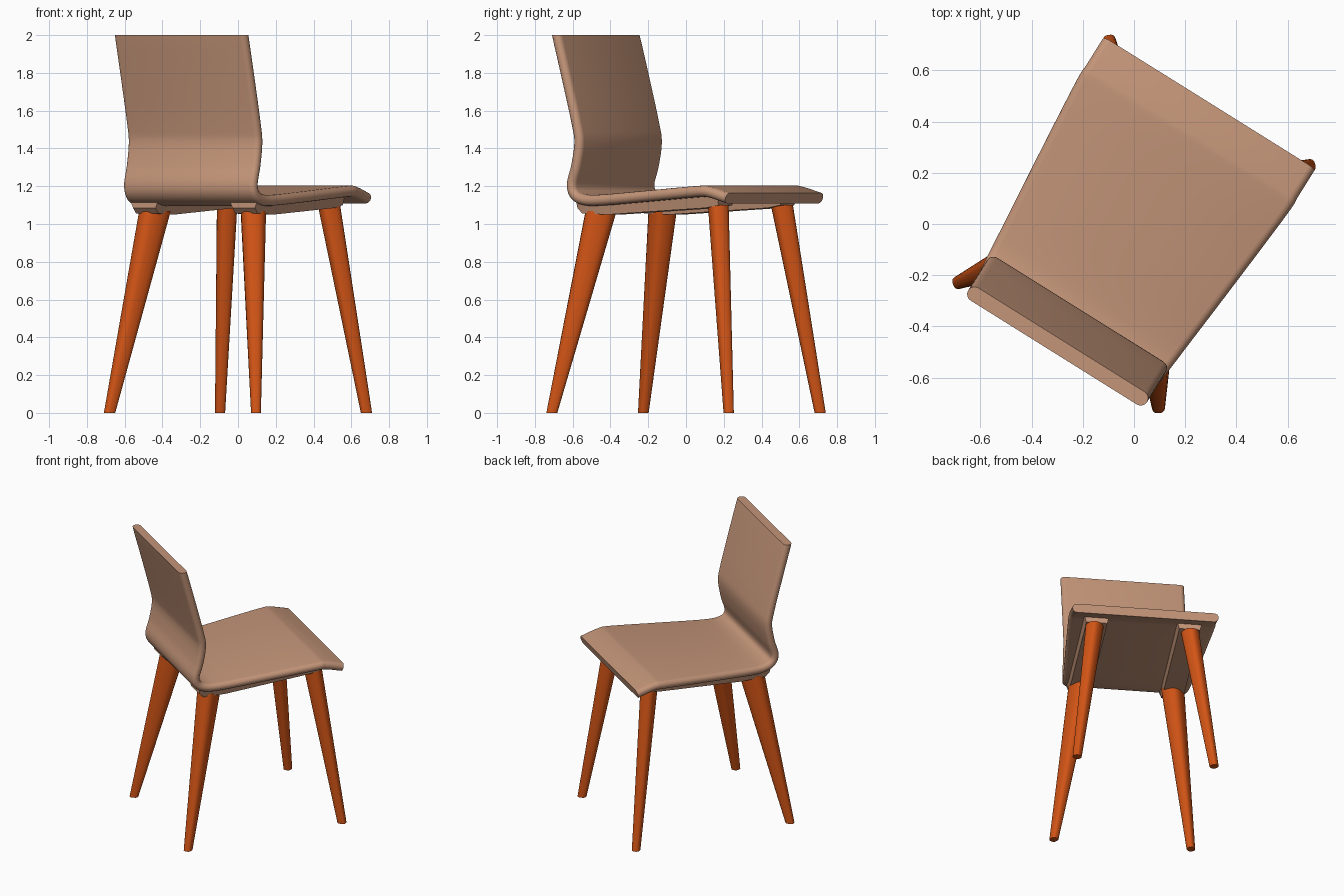
import bpy, math
from mathutils import Matrix, Vector

if "Cube" in bpy.data.objects:
    bpy.data.objects.remove(bpy.data.objects["Cube"])

TURN = Matrix.Rotation(math.radians(-32), 4, 'Z')   # the chair stands turned


def material(name, color):
    m = bpy.data.materials.new(name)
    m.diffuse_color = color
    m.use_nodes = True
    m.node_tree.nodes["Principled BSDF"].inputs["Base Color"].default_value = m.diffuse_color
    return m


TAN = material("tan_shell", (0.55, 0.30, 0.19, 1))
ORANGE = material("orange_wood", (0.65, 0.09, 0.008, 1))


def loft(name, rings, mat):
    """Skin a list of equal closed rings and cap both ends."""
    n = len(rings[0])
    verts = [TURN @ Vector(p) for ring in rings for p in ring]
    faces = [(i * n + k, i * n + (k + 1) % n, (i + 1) * n + (k + 1) % n, (i + 1) * n + k)
             for i in range(len(rings) - 1) for k in range(n)]
    faces += [tuple(range(n))[::-1], tuple((len(rings) - 1) * n + k for k in range(n))]
    me = bpy.data.meshes.new(name)
    me.from_pydata(verts, [], faces)
    me.materials.append(mat)
    ob = bpy.data.objects.new(name, me)
    bpy.context.collection.objects.link(ob)
    bpy.ops.object.select_all(action='DESELECT')
    ob.select_set(True)
    bpy.context.view_layer.objects.active = ob
    bpy.ops.object.mode_set(mode='EDIT')
    bpy.ops.mesh.select_all(action='SELECT')
    bpy.ops.mesh.normals_make_consistent(inside=False)
    bpy.ops.object.mode_set(mode='OBJECT')
    bpy.ops.object.shade_smooth_by_angle(angle=math.radians(35))
    return ob


def spline(points, steps):
    """Catmull-Rom curve through the points."""
    pts = [Vector(p) for p in points]
    pts = [2 * pts[0] - pts[1]] + pts + [2 * pts[-1] - pts[-2]]
    out = []
    for a, b, c, d in zip(pts, pts[1:], pts[2:], pts[3:]):
        for i in range(steps):
            t = i / steps
            out.append(0.5 * (2 * b + (c - a) * t + (2 * a - 5 * b + 4 * c - d) * t * t
                              + (3 * b - a - 3 * c + d) * t ** 3))
    return out + [pts[-2]]


# Seat and backrest shell: centre line as (depth, height, half width)
path = spline([(-.563, 2, .412), (-.50, 1.765, .412), (-.44, 1.53, .412), (-.424, 1.43, .412),
               (-.443, 1.31, .412), (-.47, 1.215, .412), (-.455, 1.16, .414), (-.40, 1.131, .42),
               (-.29, 1.126, .43), (0, 1.146, .457), (.35, 1.172, .487), (.43, 1.170, .487),
               (.55, 1.137, .487)], 6)
R = .029
rings = []
for i, p in enumerate(path):
    tan = path[min(i + 1, len(path) - 1)] - path[max(i - 1, 0)]
    normal = Vector((-tan.y, tan.x)).normalized()
    if i == 0:
        normal = Vector((1, 0))          # top edge is cut level
    ring = []
    for side in (1, -1):
        for k in range(9):
            a = -math.pi / 2 + math.pi * k / 8
            off = side * R * math.sin(a)
            ring.append((side * (p.z - R + R * math.cos(a)),
                         p.x + normal.x * off, p.y + normal.y * off))
    rings.append(ring)
loft("seat_and_backrest", rings, TAN)


def leg(name, top, foot, top_size, foot_size):
    """Tapered leg with a rounded-square section aligned to its splay."""
    top, foot = Vector(top), Vector(foot)
    d = (foot - top).xy.normalized()
    rings = []
    for c, (along, across) in ((foot, foot_size), (top, top_size)):
        ring = []
        for k in range(24):
            a = math.tau * k / 24
            ca, sa = math.cos(a), math.sin(a)
            x = math.copysign(abs(ca) ** .75, ca) * along / 2
            y = math.copysign(abs(sa) ** .75, sa) * across / 2
            ring.append((c.x + d.x * x - d.y * y, c.y + d.y * x + d.x * y, c.z))
        rings.append(ring)
    loft(name, rings, ORANGE)


for s, side in ((-1, "left"), (1, "right")):
    leg("back_leg_" + side, (s * .307, -.338, 1.07), (s * .457, -.552, 0), (.165, .135), (.058, .052))
    leg("front_leg_" + side, (s * .318, .40, 1.10), (s * .457, .552, 0), (.115, .105), (.058, .052))
    # Mounting rail under the seat: (depth, bottom height, top height)
    rail = []
    for y, lo, hi in ((-.44, 1.085, 1.12), (-.41, 1.055, 1.12), (-.25, 1.05, 1.12),
                      (.36, 1.085, 1.165), (.44, 1.10, 1.16)):
        rail.append([(s * .31 - .07, y, lo), (s * .31 + .07, y, lo),
                     (s * .31 + .085, y, hi), (s * .31 - .085, y, hi)])
    loft("seat_rail_" + side, rail, TAN)
